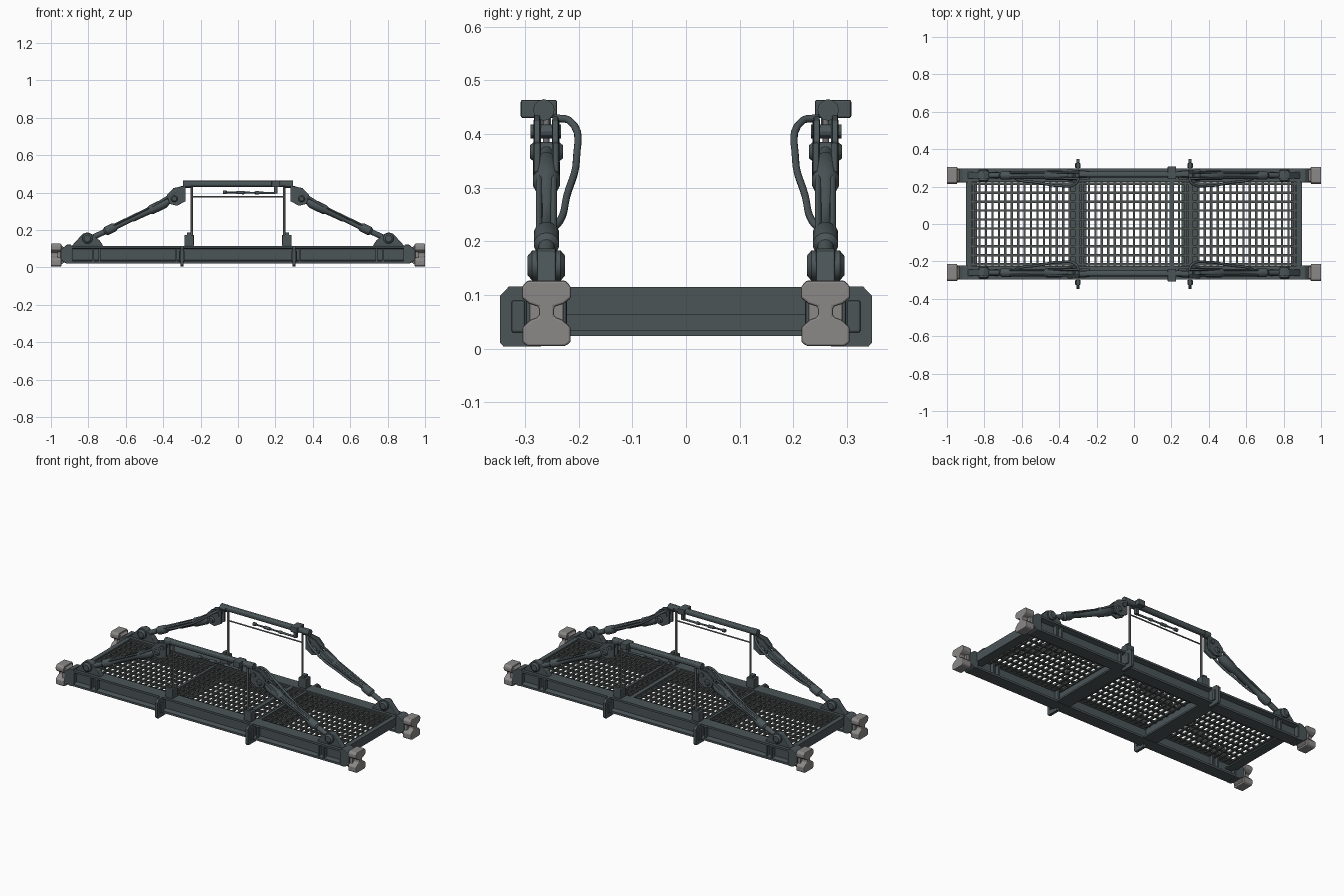
import bpy, bmesh
from mathutils import Vector

old = bpy.data.objects.get("Cube")
if old:
    bpy.data.objects.remove(old, do_unlink=True)


def material(name, r, g, b):
    m = bpy.data.materials.new(name)
    m.use_nodes = True
    m.diffuse_color = (r, g, b, 1)
    bsdf = next(n for n in m.node_tree.nodes if n.type == 'BSDF_PRINCIPLED')
    bsdf.inputs["Base Color"].default_value = (r, g, b, 1)
    return m


STEEL = material("slate steel", 0.07, 0.09, 0.097)
GREY = material("worn grey", 0.26, 0.25, 0.245)
POST = material("post grey", 0.18, 0.185, 0.18)
GRATE = material("grating steel", 0.075, 0.085, 0.082)


def finish(name, bm, mat, mirror="", bevel=0, smooth=False):
    bmesh.ops.recalc_face_normals(bm, faces=bm.faces)
    me = bpy.data.meshes.new(name)
    bm.to_mesh(me)
    bm.free()
    me.materials.append(mat)
    ob = bpy.data.objects.new(name, me)
    bpy.context.collection.objects.link(ob)
    if bevel:
        b = ob.modifiers.new("Bevel", 'BEVEL')
        b.width, b.segments = bevel, 2
    if mirror:
        m = ob.modifiers.new("Mirror", 'MIRROR')
        m.use_axis = ["x" in mirror, "y" in mirror, False]
        m.use_mirror_merge = False
    if smooth:
        bpy.ops.object.select_all(action='DESELECT')
        ob.select_set(True)
        bpy.context.view_layer.objects.active = ob
        bpy.ops.object.shade_smooth_by_angle()
    return ob


def add_box(bm, x, y, z):
    vs = bmesh.ops.create_cube(bm, size=1)["verts"]
    for v in vs:
        v.co = [lo + (c + 0.5) * (hi - lo) for c, (lo, hi) in zip(v.co, (x, y, z))]


def box(name, x, y, z, mat=STEEL, mirror="xy", bevel=0):
    bm = bmesh.new()
    add_box(bm, x, y, z)
    return finish(name, bm, mat, mirror, bevel)


def extrude(name, pts, axis, lo, hi, mat=STEEL, mirror="xy", bevel=0):
    """Outline in (y, z) pushed along x, or in (x, z) pushed along y."""
    bm = bmesh.new()
    place = (lambda a, b, t: (t, a, b)) if axis == "x" else (lambda a, b, t: (a, t, b))
    face = bm.faces.new([bm.verts.new(place(a, b, lo)) for a, b in pts])
    ext = bmesh.ops.extrude_face_region(bm, geom=[face])["geom"]
    step = Vector(place(0, 0, hi - lo))
    for g in ext:
        if isinstance(g, bmesh.types.BMVert):
            g.co += step
    return finish(name, bm, mat, mirror, bevel)


def lathe(name, p, q, profile, mat=STEEL, mirror="xy", sides=14):
    """Turned part from p to q; profile holds (fraction along, radius)."""
    p, q = Vector(p), Vector(q)
    rot = (q - p).to_track_quat('Z', 'Y')
    bm = bmesh.new()
    rings = []
    for t, r in profile:
        ring = bmesh.ops.create_circle(bm, segments=sides, radius=r)["verts"]
        for v in ring:
            v.co = rot @ v.co + p.lerp(q, t)
        rings.append(ring)
    for a, b in zip(rings, rings[1:]):
        for i in range(sides):
            j = (i + 1) % sides
            bm.faces.new((a[i], a[j], b[j], b[i]))
    bm.faces.new(rings[0])
    bm.faces.new(rings[-1])
    return finish(name, bm, mat, mirror, smooth=True)


def rod(name, p, q, r, mat=STEEL, mirror="xy", sides=12):
    return lathe(name, p, q, [(0, r), (1, r)], mat, mirror, sides)


def i_profile(c, half, z0, z1, t, web):
    right = [(half, z0), (half, z0 + t), (web, z0 + t * 1.5),
             (web, z1 - t * 1.5), (half, z1 - t), (half, z1)]
    return [(c + a, b) for a, b in right] + [(c - a, b) for a, b in reversed(right)]


def hose(name, pts, r):
    for side in (1, -1):
        for end in (1, -1):
            cu = bpy.data.curves.new(name, 'CURVE')
            cu.dimensions = '3D'
            cu.bevel_depth, cu.bevel_resolution, cu.resolution_u = r, 2, 6
            s = cu.splines.new('BEZIER')
            s.bezier_points.add(len(pts) - 1)
            for bp, (x, y, z) in zip(s.bezier_points, pts):
                bp.co = (x * end, y * side, z)
                bp.handle_left_type = bp.handle_right_type = 'AUTO'
            cu.materials.append(STEEL)
            bpy.context.collection.objects.link(bpy.data.objects.new(name, cu))


Y = 0.26  # centre line of each side frame

# Side girders with stiffeners and outer brackets
extrude("side_girder", i_profile(Y, 0.036, 0.022, 0.116, 0.012, 0.008), "x", -0.9, 0.9, mirror="y")
box("girder_end_plate", (0.885, 0.9), (0.226, 0.294), (0.022, 0.116))
for x in (0.33, 0.74, 0.775):
    box("girder_stiffener", (x - 0.005, x + 0.005), (0.228, 0.29), (0.03, 0.11))
extrude("outer_bracket", [(0.27, 0.004), (0.34, 0.004), (0.347, 0.012), (0.347, 0.098),
                          (0.33, 0.116), (0.27, 0.116)], "x", 0.292, 0.308)
box("bracket_foot", (0.285, 0.315), (0.3, 0.325), (0.03, 0.09), bevel=0.004)

# Cross members
box("end_crossbeam", (0.87, 0.897), (-0.25, 0.25), (0.064, 0.115), mirror="x")
box("end_crossbeam_lip", (0.84, 0.872), (-0.25, 0.25), (0.064, 0.072), mirror="x")
box("middle_crossbeam_web", (0.292, 0.308), (-0.25, 0.25), (0.03, 0.114), mirror="x")
box("middle_crossbeam_flange", (0.255, 0.345), (-0.25, 0.25), (0.024, 0.034), mirror="x")
box("deck_strip", (0.19, 0.215), (-0.25, 0.25), (0.102, 0.115), mirror="")

# Deck grating
bm = bmesh.new()
count = 51
for i in range(count):
    x = -0.86 + 1.72 * i / (count - 1)
    add_box(bm, (x - 0.006, x + 0.006), (-0.235, 0.235), (0.096, 0.106))
for i in range(10):
    y = -0.215 + 0.43 * i / 9
    add_box(bm, (-0.875, 0.875), (y - 0.006, y + 0.006), (0.1, 0.11))
finish("deck_grating", bm, GRATE)

# End couplers: pinched light jaws on dark necks
jaw = [(0.045, 0.012), (0.045, 0.04), (0.03, 0.054), (0.014, 0.06), (0.014, 0.078),
       (0.032, 0.084), (0.046, 0.095), (0.046, 0.115), (0.036, 0.127)]
jaw = [(0.035, 0.005)] + jaw
extrude("coupler_jaw", [(Y + a, b) for a, b in jaw] + [(Y - a, b) for a, b in reversed(jaw)],
        "x", 0.945, 1.0, GREY, bevel=0.004)
extrude("coupler_cheek", [(0.925, 0.03), (0.95, 0.012), (0.985, 0.02), (0.965, 0.05),
                          (0.965, 0.085), (0.985, 0.112), (0.95, 0.124), (0.925, 0.1)],
        "y", 0.228, 0.292, GREY, bevel=0.003)
extrude("coupler_neck", [(0.89, 0.02), (0.915, 0.02), (0.948, 0.04), (0.948, 0.095),
                         (0.915, 0.122), (0.89, 0.122)], "y", 0.222, 0.298, bevel=0.004)

# Diagonal braces with lower and upper joints
foot, head = (0.81, Y, 0.145), (0.335, Y, 0.37)
lathe("diagonal_brace", foot, head,
      [(0, 0.014), (0.2, 0.015), (0.22, 0.024), (0.31, 0.024), (0.34, 0.016), (0.5, 0.014),
       (0.52, 0.018), (0.7, 0.019), (0.73, 0.026), (0.88, 0.026), (0.92, 0.015), (1, 0.015)])
for off in (-0.017, 0.017):
    rod("brace_tie_rod", (0.46, Y + off, 0.325), (0.3, Y + off, 0.425), 0.007)
    rod("brace_side_rod", (0.7, Y + off * 0.8, 0.21), (0.46, Y + off * 0.8, 0.325), 0.006)
extrude("lower_joint", [(0.89, 0.114), (0.83, 0.18), (0.805, 0.188), (0.78, 0.178),
                        (0.74, 0.145), (0.72, 0.114)], "y", 0.242, 0.278, bevel=0.004)
lathe("lower_joint_pin", (0.805, 0.225, 0.155), (0.805, 0.295, 0.155),
      [(0, 0.018), (0.12, 0.028), (0.88, 0.028), (1, 0.018)])
for y in (0.238, 0.272):
    extrude("upper_joint_plate", [(0.38, 0.388), (0.345, 0.425), (0.28, 0.437), (0.28, 0.355),
                                  (0.325, 0.33), (0.365, 0.34)], "y", y, y + 0.011, bevel=0.002)
lathe("upper_joint_pin", (0.34, 0.229, 0.367), (0.34, 0.291, 0.367),
      [(0, 0.012), (0.12, 0.018), (0.88, 0.018), (1, 0.012)])
rod("upper_joint_bolt", (0.305, 0.233, 0.405), (0.305, 0.29, 0.405), 0.013)

# Top rail with end collars and clamp
rod("top_rail", (-0.285, Y + 0.005, 0.447), (0.285, Y + 0.005, 0.447), 0.017, mirror="y")
rod("rail_collar", (0.255, Y + 0.005, 0.445), (0.295, Y + 0.005, 0.445), 0.02)
box("rail_clamp", (0.18, 0.225), (0.24, 0.308), (0.43, 0.464), mirror="y", bevel=0.004)
box("clamp_hanger", (0.192, 0.21), (0.252, 0.27), (0.395, 0.435), mirror="y")

# Posts, sockets, thin rail and hanging tool rod
box("post_socket", (0.236, 0.286), (0.237, 0.283), (0.114, 0.175), bevel=0.004)
box("post_cap", (0.25, 0.272), (0.245, 0.275), (0.17, 0.188))
rod("post", (0.247, Y, 0.16), (0.247, Y, 0.44), 0.006, POST)
rod("thin_rail", (-0.247, Y, 0.377), (0.247, Y, 0.377), 0.004, POST, "y")
lathe("tool_rod", (-0.08, Y, 0.402), (0.2, Y, 0.398),
      [(0, 0.01), (0.06, 0.01), (0.08, 0.005), (0.25, 0.005), (0.27, 0.009), (0.4, 0.009),
       (0.42, 0.005), (0.6, 0.005), (0.62, 0.009), (0.68, 0.009), (0.7, 0.006), (1, 0.006)],
      mirror="y")

# Hoses looping on the inner side of the braces
hose("brace_hose", [(0.295, 0.245, 0.43), (0.31, 0.217, 0.425), (0.4, 0.204, 0.355),
                    (0.52, 0.222, 0.285), (0.61, 0.234, 0.24), (0.65, 0.25, 0.222)], 0.007)
